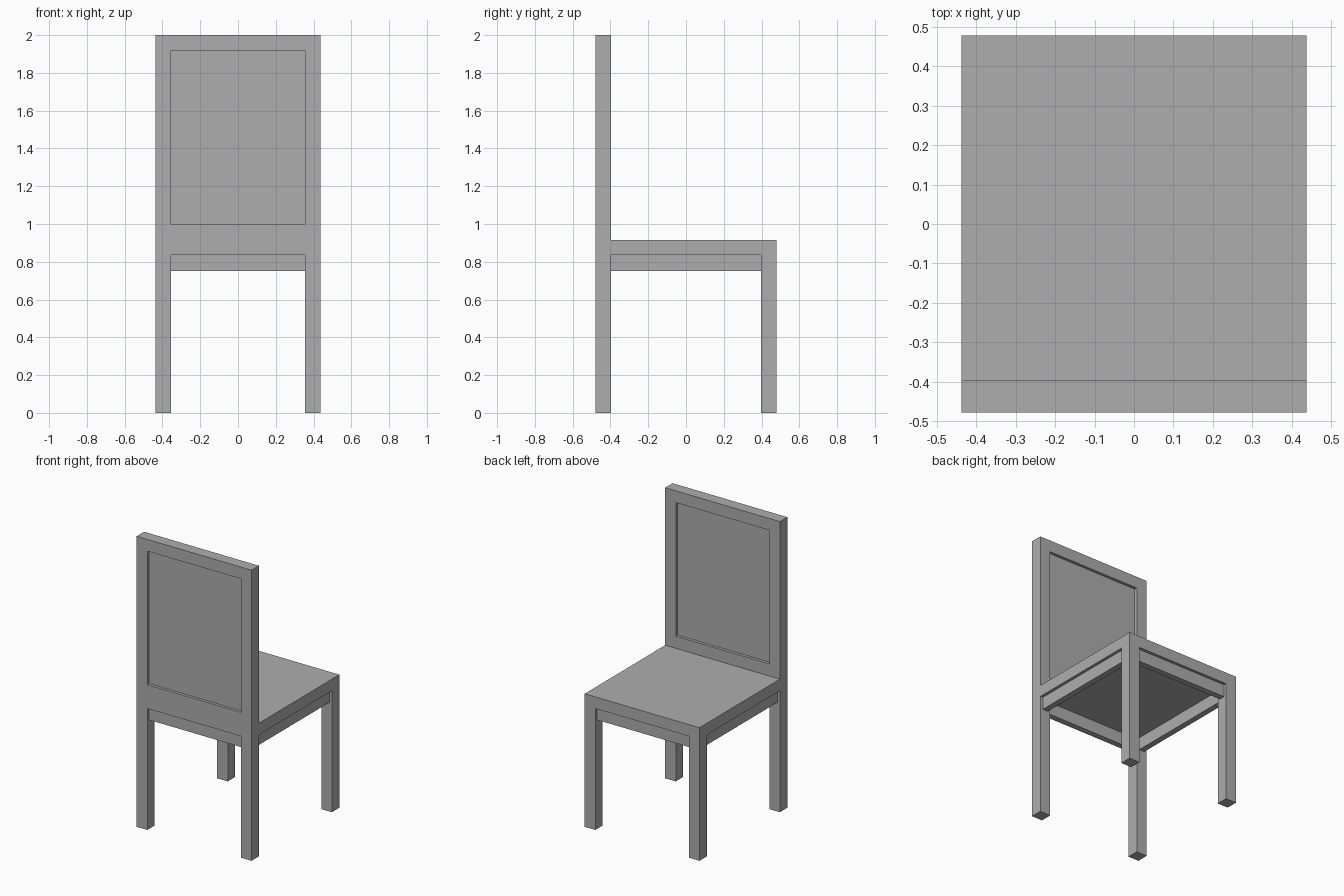
import bpy

cube = bpy.data.objects.get("Cube")
if cube:
    bpy.data.objects.remove(cube, do_unlink=True)

# One plain grey for the whole chair
GREY = (0.42, 0.42, 0.42, 1.0)
grey = bpy.data.materials.new("grey")
grey.use_nodes = True
grey.diffuse_color = GREY
grey.node_tree.nodes["Principled BSDF"].inputs["Base Color"].default_value = GREY

# Overall half sizes and main heights
W, D, H = 0.437, 0.478, 2.0
T = 0.081                       # leg and frame thickness
IN_X, IN_Y = W - T, D - T       # inner faces of the legs
SEAT_LOW, SEAT_TOP = 0.836, 0.916
APRON_LOW = 0.75
PANEL_LOW, PANEL_TOP = 1.0, H - T
INSET = 0.02                    # recess of the panel and aprons


def box(name, x, y, z):
    """Box spanning the given (min, max) ranges."""
    spans = (x, y, z)
    bpy.ops.mesh.primitive_cube_add(size=1, location=[(a + b) / 2 for a, b in spans])
    obj = bpy.context.object
    obj.name = name
    obj.scale = [b - a for a, b in spans]
    bpy.ops.object.transform_apply(location=False, rotation=False, scale=True)
    obj.data.materials.append(grey)
    return obj


BACK = (-D, -IN_Y)
INNER = (-IN_X, IN_X)

# Legs; the rear pair carries on up as the posts of the backrest
for side, x in (("left", (IN_X, W)), ("right", (-W, -IN_X))):
    box(side + "_rear_post", x, BACK, (0, H))
    box(side + "_front_leg", x, (IN_Y, D), (0, SEAT_LOW))

# Seat
box("seat", (-W, W), (-IN_Y, D), (SEAT_LOW, SEAT_TOP))

# Backrest rails and the recessed panel between them
box("back_top_rail", INNER, BACK, (PANEL_TOP, H))
box("back_lower_rail", INNER, BACK, (SEAT_LOW, PANEL_LOW))
box("back_panel", INNER, (-D + INSET, -IN_Y - INSET), (PANEL_LOW, PANEL_TOP))

# Aprons under the seat, set in from the outer faces
apron_z = (APRON_LOW, SEAT_LOW)
for name, s in (("front_apron", 1), ("rear_apron", -1)):
    box(name, INNER, sorted((s * (D - INSET), s * (IN_Y + INSET))), apron_z)
for name, s in (("left_apron", 1), ("right_apron", -1)):
    box(name, sorted((s * (W - INSET), s * (IN_X + INSET))), (-IN_Y, IN_Y), apron_z)
